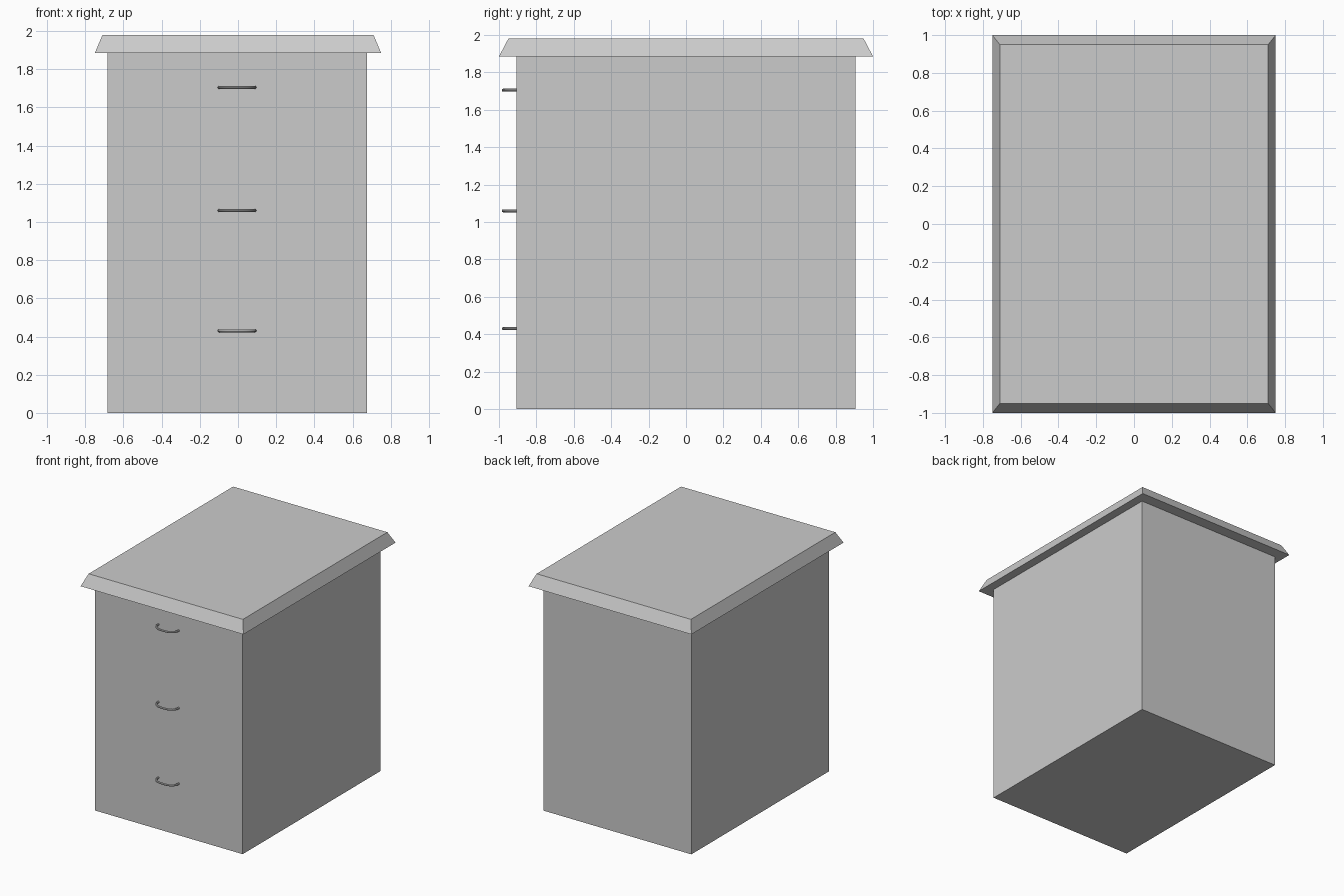
import bpy, bmesh, math

if "Cube" in bpy.data.objects:
    bpy.data.objects.remove(bpy.data.objects["Cube"])


def tapered_box(name, cx, z0, z1, bottom, top):
    """Box whose bottom and top half-sizes may differ."""
    bm = bmesh.new()
    bmesh.ops.create_cube(bm, size=2)
    for v in bm.verts:
        hx, hy = top if v.co.z > 0 else bottom
        v.co = (cx + v.co.x * hx, v.co.y * hy, z1 if v.co.z > 0 else z0)
    mesh = bpy.data.meshes.new(name)
    bm.to_mesh(mesh)
    bm.free()
    obj = bpy.data.objects.new(name, mesh)
    bpy.context.collection.objects.link(obj)
    return obj


def handle(name, z):
    """Bowed pull: a round tube swept along a flattened arch."""
    n = 16
    curve = bpy.data.curves.new(name, 'CURVE')
    curve.dimensions = '3D'
    curve.bevel_depth = 0.008
    curve.bevel_resolution = 2
    curve.use_fill_caps = True
    spline = curve.splines.new('POLY')
    spline.points.add(n)
    for i, p in enumerate(spline.points):
        a = math.pi * i / n
        c, s = math.cos(a), math.sin(a)
        x = -0.005 - 0.094 * math.copysign(abs(c) ** 0.75, c)
        p.co = (x, -0.902 - 0.075 * max(s, 0) ** 0.75, z, 1)
    obj = bpy.data.objects.new(name, curve)
    bpy.context.collection.objects.link(obj)
    bpy.ops.object.select_all(action='DESELECT')
    obj.select_set(True)
    bpy.context.view_layer.objects.active = obj
    bpy.ops.object.convert(target='MESH')
    bpy.ops.object.shade_smooth_by_angle()


# Cabinet body and bevelled overhanging top
tapered_box("cabinet_body", -0.003, 0, 1.885, (0.68, 0.905), (0.68, 0.905))
tapered_box("cabinet_top", 0, 1.885, 1.98, (0.75, 1.0), (0.71, 0.95))

# Drawer handles
for label, z in (("lower", 0.43), ("middle", 1.06), ("upper", 1.705)):
    handle(label + "_handle", z)
